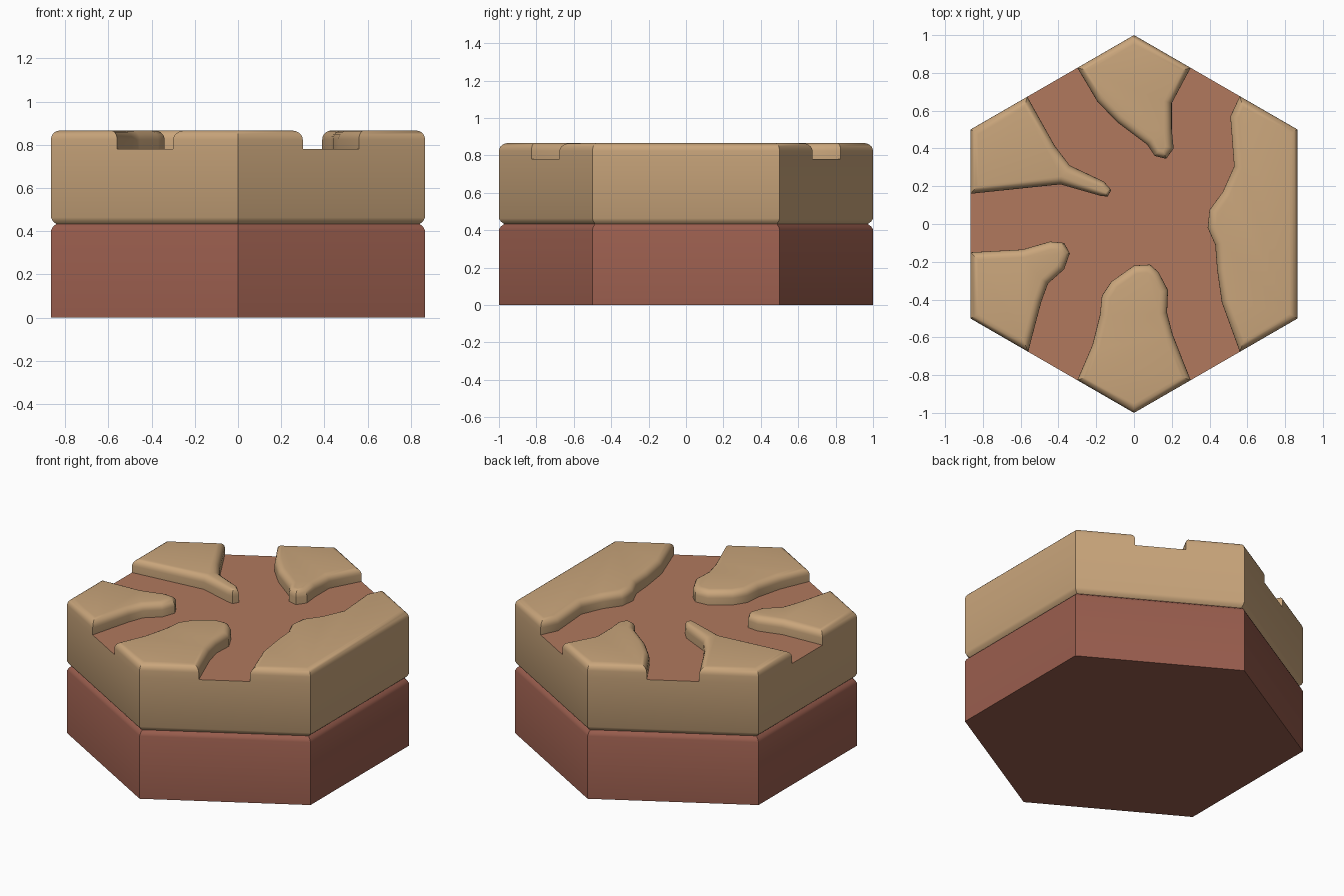
import bpy, math
from mathutils import Vector

if "Cube" in bpy.data.objects:
    bpy.data.objects.remove(bpy.data.objects["Cube"])

H = math.sqrt(3) / 2          # apothem of the hexagon and total height
MID, FLOOR, R = H / 2, 0.78, 0.042


def material(name, rgb):
    m = bpy.data.materials.new(name)
    m.diffuse_color = (*rgb, 1)
    m.use_nodes = True
    m.node_tree.nodes["Principled BSDF"].inputs["Base Color"].default_value = m.diffuse_color
    return m


sand = material("sand", (0.59, 0.38, 0.20))
dirt = material("dirt", (0.44, 0.19, 0.11))
brick = material("brick", (0.32, 0.11, 0.075))


def loft(name, rings, mats, bottom=True):
    """Stack rings of equal point count into a capped solid; last face is the top."""
    n = len(rings[0])
    verts = [p for ring in rings for p in ring]
    faces = [(k * n + i, k * n + (i + 1) % n, (k + 1) * n + (i + 1) % n, (k + 1) * n + i)
             for k in range(len(rings) - 1) for i in range(n)]
    if bottom:
        faces.append(tuple(reversed(range(n))))
    faces.append(tuple(range(len(verts) - n, len(verts))))
    me = bpy.data.meshes.new(name)
    me.from_pydata(verts, [], faces)
    for m in mats:
        me.materials.append(m)
    me.polygons[-1].material_index = len(mats) - 1
    ob = bpy.data.objects.new(name, me)
    bpy.context.collection.objects.link(ob)
    bpy.ops.object.select_all(action='DESELECT')
    ob.select_set(True)
    bpy.context.view_layer.objects.active = ob
    bpy.ops.object.shade_smooth_by_angle(angle=math.radians(32))
    return ob


def hexagon(r, z):
    return [(r * math.cos(math.radians(30 + 60 * i)),
             r * math.sin(math.radians(30 + 60 * i)), z) for i in range(6)]


# Brick lower half and sand upper half, meeting in a small groove
loft("base_block", [hexagon(1, 0), hexagon(1, MID - 0.03), hexagon(0.991, MID - 0.014),
                    hexagon(0.972, MID)], [brick])
loft("sand_block", [hexagon(0.972, MID), hexagon(0.991, MID + 0.014),
                    hexagon(1, MID + 0.03), hexagon(1, FLOOR)], [sand, dirt])


def snap(x, y):
    """Put points that lie close to the hexagon border exactly on it."""
    if abs(abs(x) - H) < 0.01:
        return Vector((math.copysign(H, x), y))
    edge = 1 - abs(x) / math.sqrt(3)
    return Vector((x, math.copysign(edge, y))) if abs(edge - abs(y)) < 0.015 else Vector((x, y))


def island(name, outline):
    """Raised plate with a rounded upper rim; a third value shrinks the rounding."""
    pts = [snap(p[0], p[1]) for p in outline]
    inward = []
    for i, p in enumerate(outline):
        a = (pts[i] - pts[i - 1]).normalized()
        b = (pts[(i + 1) % len(pts)] - pts[i]).normalized()
        na, nb = Vector((-a.y, a.x)), Vector((-b.y, b.x))
        k = p[2] if len(p) > 2 else 1
        inward.append((na + nb) / (1 + na.dot(nb)) * k)
    rings = [[(*p, FLOOR) for p in pts]]
    for s in range(6):
        t = math.radians(18 * s)
        d, z = R * (1 - math.cos(t)), H - R + R * math.sin(t)
        rings.append([(*(p + v * d), z) for p, v in zip(pts, inward)])
    loft(name, rings, [sand], bottom=False)


island("back_island", [
    (0, 1), (-.3, .827), (-.195, .65), (-.09, .54), (.07, .42), (.11, .36, .8),
    (.17, .345, .8), (.21, .4), (.2, .5), (.2, .64), (.3, .827)])
island("right_island", [
    (.866, .5), (.56, .677), (.51, .57), (.53, .305), (.47, .17), (.4, .075),
    (.39, -.02), (.43, -.11), (.44, -.24), (.465, -.415), (.56, -.677), (.866, -.5)])
island("front_island", [
    (0, -1), (.3, -.827), (.205, -.585), (.175, -.47), (.18, -.35), (.13, -.255),
    (.085, -.215), (0, -.22), (-.12, -.305), (-.17, -.38), (-.18, -.48),
    (-.22, -.64), (-.3, -.827)])
island("front_left_island", [
    (-.866, -.5), (-.56, -.677), (-.53, -.56), (-.49, -.41), (-.455, -.315),
    (-.37, -.24), (-.34, -.155), (-.37, -.1), (-.445, -.093), (-.59, -.135), (-.866, -.15)])
island("back_left_island", [
    (-.866, .5), (-.866, .16), (-.39, .21), (-.18, .15, .6), (-.14, .145, .4),
    (-.12, .18, .4), (-.16, .225, .6), (-.34, .31), (-.42, .415), (-.565, .674)])
